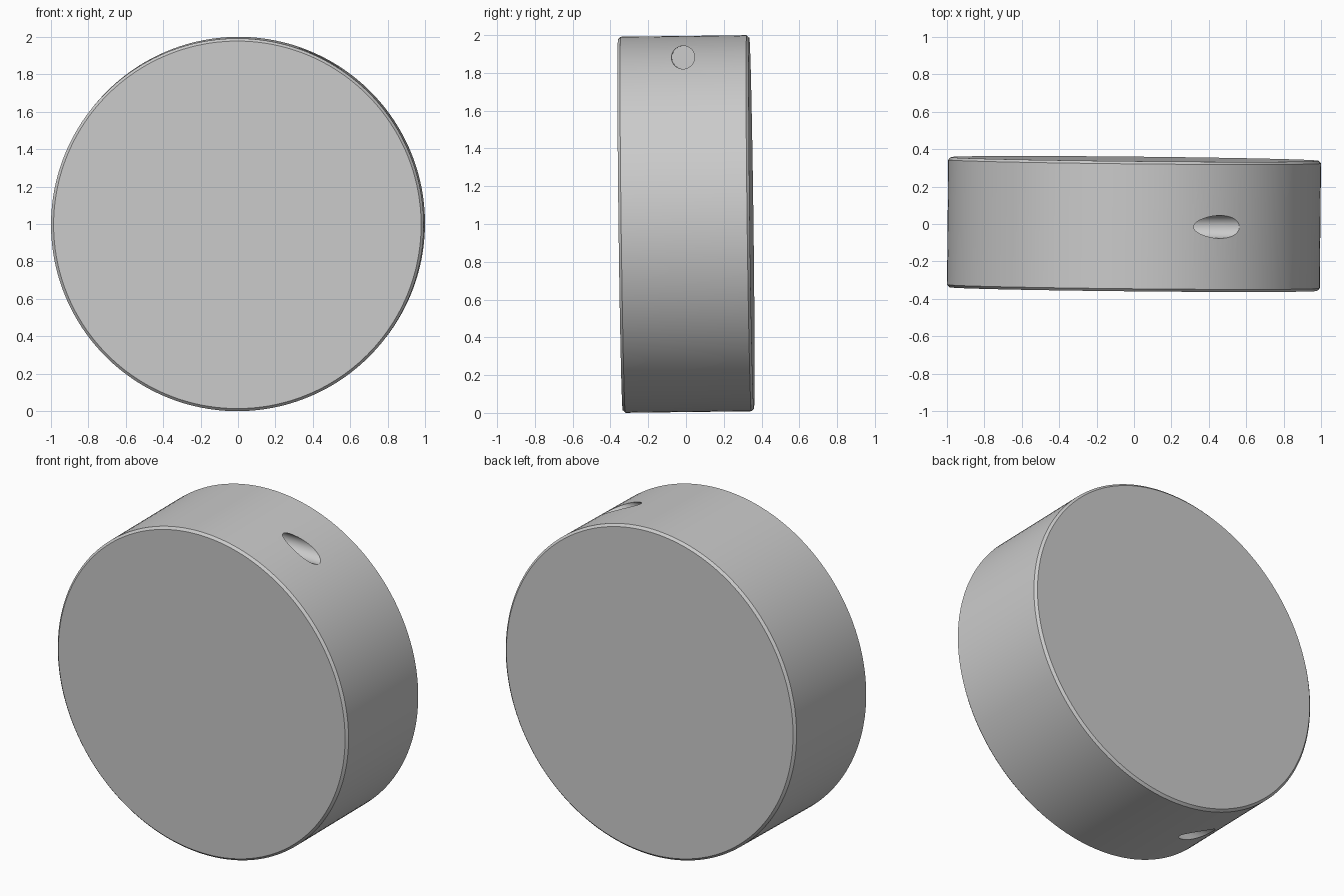
import bpy
from math import pi, radians

if "Cube" in bpy.data.objects:
    bpy.data.objects.remove(bpy.data.objects["Cube"])

R, DEPTH = 0.9955, 0.695      # disc radius and thickness


def cylinder(name, radius, depth, loc, rot, sides):
    bpy.ops.mesh.primitive_cylinder_add(vertices=sides, radius=radius, depth=depth,
                                        location=loc, rotation=rot)
    obj = bpy.context.object
    obj.name = name
    bpy.ops.object.transform_apply(location=True, rotation=True, scale=True)
    return obj


# Round disc with thin chamfered rims
disc = cylinder("disc_body", R, DEPTH, (0, 0, 0), (pi / 2, 0, 0), 192)
bevel = disc.modifiers.new("rim_chamfer", 'BEVEL')
bevel.width = 0.014
bevel.segments = 1
bevel.limit_method = 'ANGLE'
bevel.angle_limit = radians(40)

# Two blind sideways holes: upper right, and its opposite at lower left
cutters = []
for side in (1, -1):
    cutter = cylinder("hole_cutter", 0.061, 0.8, (side * 0.6, 0, side * 0.882),
                      (0, pi / 2, 0), 48)
    cutter.hide_render = True
    cutters.append(cutter)
    cut = disc.modifiers.new("hole", 'BOOLEAN')
    cut.operation = 'DIFFERENCE'
    cut.solver = 'EXACT'
    cut.object = cutter

bpy.ops.object.select_all(action='DESELECT')
disc.select_set(True)
bpy.context.view_layer.objects.active = disc
for mod in list(disc.modifiers):
    bpy.ops.object.modifier_apply(modifier=mod.name)
for cutter in cutters:
    bpy.data.objects.remove(cutter, do_unlink=True)

# Slight tilt of the whole disc, standing on the ground
bpy.ops.object.shade_smooth_by_angle(angle=radians(30))
disc.rotation_euler = (0.0125, 0, -0.01)
disc.location = (0, 0, 1.0)
